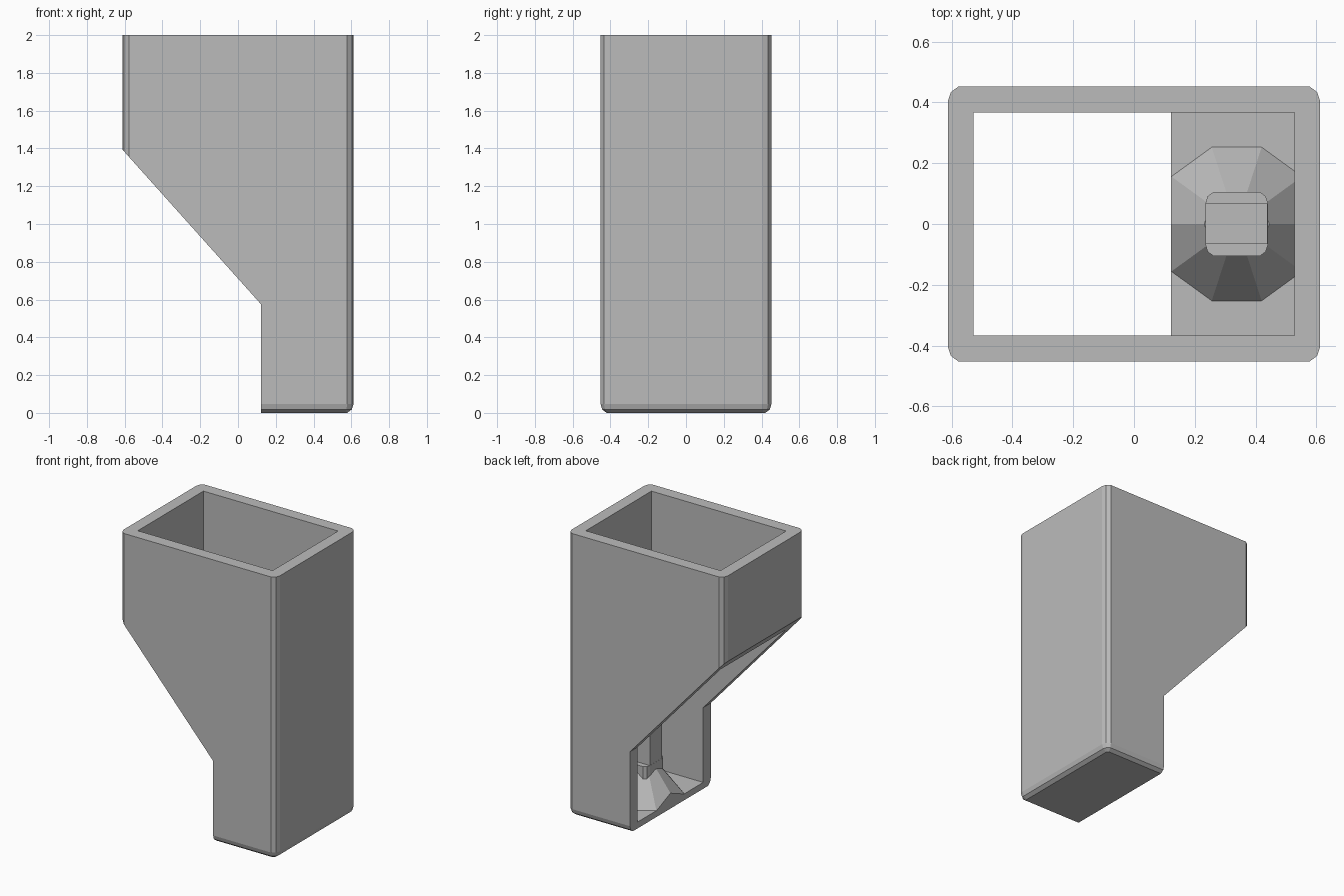
import bpy
import bmesh
from math import cos, sin, pi, radians

cube = bpy.data.objects.get("Cube")
if cube:
    bpy.data.objects.remove(cube, do_unlink=True)

gray = bpy.data.materials.new("plain_gray")
gray.use_nodes = True
gray.diffuse_color = (0.5, 0.5, 0.5, 1)
gray.node_tree.nodes["Principled BSDF"].inputs["Base Color"].default_value = (0.5, 0.5, 0.5, 1)


def loft(name, rings):
    """Skin a stack of matching closed rings and cap both ends."""
    bm = bmesh.new()
    loops = [[bm.verts.new(p) for p in ring] for ring in rings]
    n = len(loops[0])
    for low, high in zip(loops, loops[1:]):
        for i in range(n):
            j = (i + 1) % n
            bm.faces.new((low[i], low[j], high[j], high[i]))
    bm.faces.new(loops[0][::-1])
    bm.faces.new(loops[-1])
    bmesh.ops.recalc_face_normals(bm, faces=bm.faces)
    mesh = bpy.data.meshes.new(name)
    bm.to_mesh(mesh)
    bm.free()
    mesh.materials.append(gray)
    obj = bpy.data.objects.new(name, mesh)
    bpy.context.collection.objects.link(obj)
    return obj


def rounded_ring(half_x, half_y, r, z, cx=0):
    """Rectangle with corners swept from a ten-sided circle."""
    ring = []
    for sx, sy, first in ((1, 1, 0), (-1, 1, 3), (-1, -1, 5), (1, -1, 8)):
        for k in range(first, first + 3):
            a = k * pi / 5
            ring.append((cx + sx * half_x + r * cos(a), sy * half_y + r * sin(a), z))
    return ring


def box(name, x0, x1, y0, y1, z0, z1):
    return loft(name, [[(x0, y0, z), (x1, y0, z), (x1, y1, z), (x0, y1, z)] for z in (z0, z1)])


def decagon(cx, r, z):
    return [(cx + r * cos(k * pi / 5), r * sin(k * pi / 5), z) for k in range(10)]


def subtract(obj, cutter):
    mod = obj.modifiers.new("cut", "BOOLEAN")
    mod.operation = "DIFFERENCE"
    mod.solver = "EXACT"
    mod.object = cutter
    bpy.context.view_layer.objects.active = obj
    bpy.ops.object.modifier_apply(modifier=mod.name)


# Outer shell with a softened base and corners
R = 0.05
levels = [(0, sin(radians(18))), (0.018, sin(radians(54))), (0.0476, 1), (2, 1)]
housing = loft("housing", [rounded_ring(0.562, 0.405, R * s, z) for z, s in levels])

# Cutters: inner cavity and the stepped, slanted side opening
cavity = box("cavity_cutter", -0.528, 0.528, -0.367, 0.367, 0.045, 2.5)
side = [(-1, -0.5), (0.122, -0.5), (0.122, 0.575), (-1, 1.827)]
side_cutter = loft("side_cutter", [[(x, y, z) for x, z in side] for y in (-1, 1)])
subtract(housing, cavity)
subtract(housing, side_cutter)

# Conical mount on the floor, trimmed flush with the opening
CX = 0.338
mount = loft("cone_mount", [decagon(CX, 0.268, 0.042), decagon(CX, 0.107, 0.25)])
subtract(mount, side_cutter)

# Chamfered collar and the upright post it holds
collar = loft("collar", [rounded_ring(0.063, 0.068, 0.04, z, CX) for z in (0.2, 0.3)])
post = box("post", CX - 0.102, CX + 0.102, -0.066, 0.068, 0.2, 0.85)

for cutter in (cavity, side_cutter):
    bpy.data.objects.remove(cutter, do_unlink=True)
